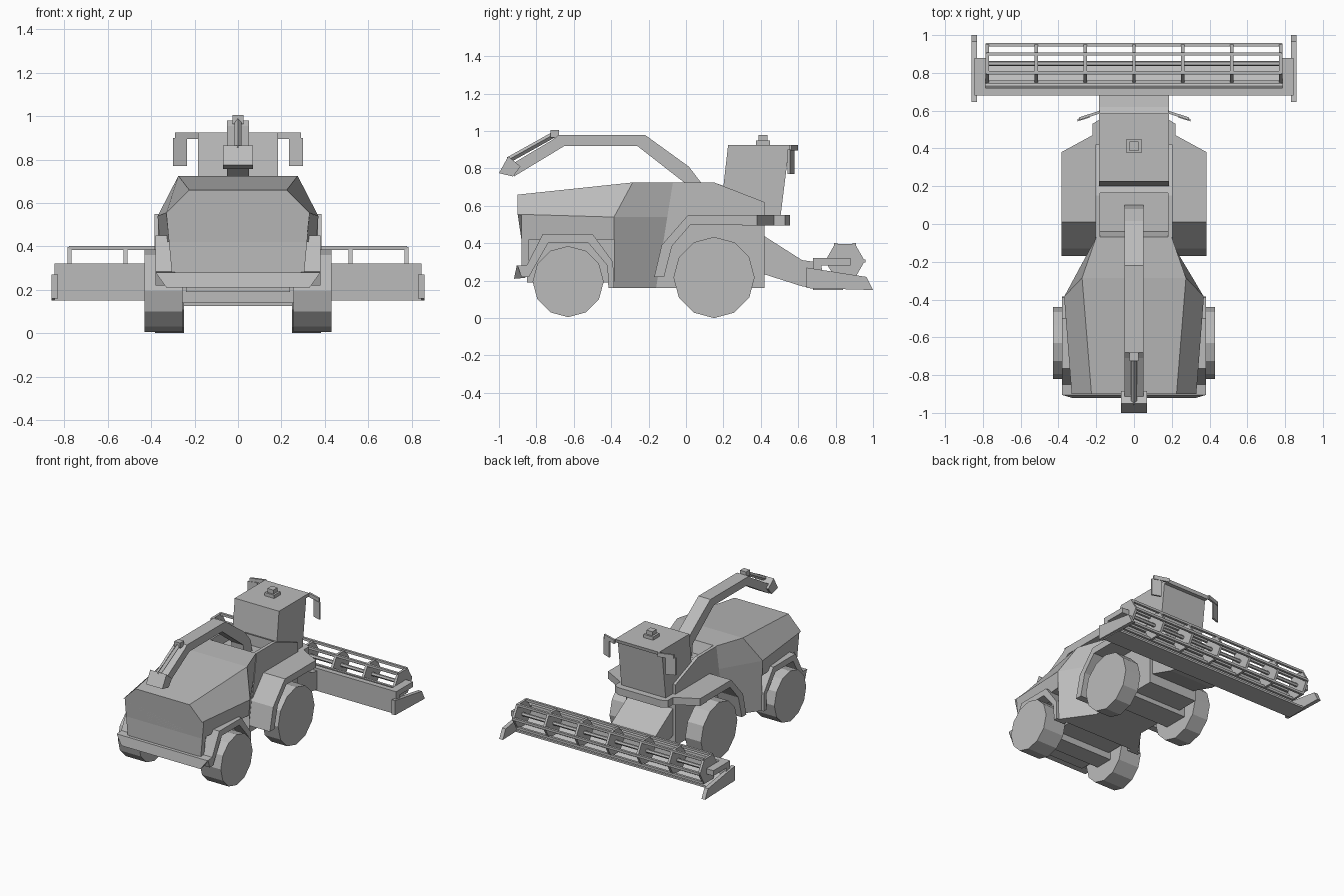
import bpy, bmesh, math
from mathutils import Vector

if "Cube" in bpy.data.objects:
    bpy.data.objects.remove(bpy.data.objects["Cube"], do_unlink=True)

GREY = (0.5, 0.5, 0.5, 1)
mat = bpy.data.materials.new("plain grey")
mat.use_nodes = True
mat.diffuse_color = GREY
mat.node_tree.nodes["Principled BSDF"].inputs["Base Color"].default_value = GREY


def finish(name, bm):
    bmesh.ops.remove_doubles(bm, verts=bm.verts, dist=1e-5)
    bmesh.ops.recalc_face_normals(bm, faces=bm.faces)
    mesh = bpy.data.meshes.new(name)
    bm.to_mesh(mesh)
    bm.free()
    mesh.materials.append(mat)
    obj = bpy.data.objects.new(name, mesh)
    bpy.context.collection.objects.link(obj)
    return obj


def loft(name, rings):
    """Skin matching closed rings and cap both ends."""
    bm = bmesh.new()
    loops = [[bm.verts.new(p) for p in ring] for ring in rings]
    n = len(loops[0])
    for a, b in zip(loops, loops[1:]):
        for i in range(n):
            j = (i + 1) % n
            bm.faces.new((a[i], a[j], b[j], b[i]))
    bm.faces.new(loops[0])
    bm.faces.new(loops[-1])
    return finish(name, bm)


def side_prism(name, yz, x0, x1):
    return loft(name, [[(x, y, z) for y, z in yz] for x in (x0, x1)])


def plan_prism(name, xy, z0, z1):
    return loft(name, [[(x, y, z) for x, y in xy] for z in (z0, z1)])


def box(name, x0, x1, y0, y1, z0, z1):
    return side_prism(name, [(y0, z0), (y1, z0), (y1, z1), (y0, z1)], x0, x1)


def disc(name, x0, x1, y, z, r, sides):
    turn = 2 * math.pi / sides
    return side_prism(name, [(y + r * math.cos(i * turn), z + r * math.sin(i * turn))
                             for i in range(sides)], x0, x1)


def mirrored_ring(half):
    return half + [(-x, y, z) for x, y, z in reversed(half)]


def bar(name, a, b, r, sides=4):
    a, b = Vector(a), Vector(b)
    d = (b - a).normalized()
    u = d.orthogonal().normalized()
    v = d.cross(u)
    angles = [math.pi / sides + 2 * math.pi * i / sides for i in range(sides)]
    return loft(name, [[p + r * (u * math.cos(t) + v * math.sin(t)) for t in angles]
                       for p in (a, b)])


# Rear hood: roof, shoulder and lower side on each ring
loft("rear_hood", [
    mirrored_ring([(.225, -.90, .66), (.33, -.90, .555), (.33, -.88, .55), (.315, -.88, .42)]),
    mirrored_ring([(.275, -.285, .725), (.37, -.385, .54), (.37, -.385, .53), (.36, -.385, .42)])])
loft("rear_panel", [
    mirrored_ring([(.33, -.88, .55), (.30, -.88, .22)]),
    mirrored_ring([(.33, -.84, .55), (.30, -.84, .22)])])
box("rear_chassis", -.24, .24, -.85, -.38, .19, .45)

# Waist tapering from the hood to the narrow front body
loft("waist", [
    mirrored_ring([(.275, -.285, .725), (.37, -.385, .54), (.36, -.385, .16)]),
    mirrored_ring([(.20, -.07, .725), (.20, -.10, .54), (.20, -.16, .16)])])

# Front body with a recess around the spout base
side_prism("front_core", [(-.16, .16), (.42, .16), (.42, .62), (.165, .72),
                          (.165, .64), (-.04, .64), (-.07, .725), (-.10, .54)], -.18, .18)
for s in (-1, 1):
    side_prism("body_cheek", [(-.16, .16), (.42, .16), (.42, .62), (.15, .725),
                              (-.07, .725), (-.10, .54)], s * .18, s * .205)

# Axles and wheels
box("front_axle", -.26, .26, .06, .25, .125, .30)
box("rear_axle", -.26, .26, -.70, -.56, .14, .24)
for s in (-1, 1):
    disc("front_wheel", s * .25, s * .382, .15, .217, .217, 12)
    disc("rear_wheel", s * .255, s * .43, -.63, .195, .19, 12)

# Fenders
for s in (-1, 1):
    side_prism("front_fender", [(-.17, .22), (-.13, .39), (.01, .55), (.38, .55), (.38, .50),
                                (.025, .50), (-.075, .385), (-.117, .22)], s * .19, s * .385)
    side_prism("rear_fender", [(-.90, .28), (-.85, .285), (-.765, .45), (-.50, .45), (-.39, .30),
                               (-.385, .16), (-.415, .16), (-.42, .28), (-.525, .405),
                               (-.735, .405), (-.84, .22), (-.88, .22)], s * .29, s * .38)
loft("rear_bumper", [
    mirrored_ring([(.38, -.905, .28), (.33, -.92, .21)]),
    mirrored_ring([(.38, -.845, .28), (.33, -.86, .215)])])

# Deck around the cab
deck = [(.385, .30), (.385, .38), (.22, .47), (.22, .53), (.18, .555)]
plan_prism("cab_deck", deck + [(-x, y) for x, y in reversed(deck)], .495, .55)

# Cab, beacon and mirrors
side_prism("cab", [(.195, .66), (.225, .925), (.585, .925), (.58, .90), (.55, .90),
                   (.505, .54), (.40, .54)], -.185, .185)
box("beacon_base", -.04, .04, .375, .45, .92, .95)
box("beacon", -.025, .025, .387, .437, .95, .98)
for s in (-1, 1):
    plan_prism("mirror_arm", [(s * .18, .585), (s * .29, .55), (s * .29, .565), (s * .18, .60)],
               .895, .925)
    plan_prism("mirror", [(s * .235, .563), (s * .30, .543), (s * .30, .555), (s * .235, .58)],
               .77, .90)

# Discharge spout
side_prism("spout", [(.10, .64), (.08, .725), (.015, .81), (-.22, .98), (-.68, .98),
                     (-.71, .955), (-.92, .83), (-.92, .757), (-.65, .92), (-.26, .92),
                     (-.01, .725), (0, .64)], -.05, .05)
side_prism("spout_flap", [(-.95, .865), (-.885, .81), (-.925, .757), (-1.0, .775)], -.068, .068)
bar("flap_rod", (0, -.69, .99), (0, -.95, .845), .016)
box("rod_bracket", -.025, .025, -.725, -.68, .965, 1.005)

# Feeder house and header trough
side_prism("feeder_house", [(.40, .45), (.62, .31), (.69, .30), (.69, .16), (.62, .17),
                            (.40, .24)], -.185, .185)
side_prism("header_trough", [(.68, .15), (.68, .32), (.72, .32), (.73, .23), (.80, .185),
                             (.84, .165), (.84, .15)], -.845, .845)
for s in (-1, 1):
    side_prism("end_divider", [(.645, .16), (.645, .27), (.965, .22), (1.0, .15)],
               s * .83, s * .86)
    box("reel_arm", s * .785, s * .845, .68, .88, .28, .32)

# Reel: six bats on hexagonal frames around a shaft
ry, rz, rr = .85, .305, .10
disc("reel_shaft", -.79, .79, ry, rz, .014, 6)
for i in range(6):
    t = i * math.pi / 3
    y, z = ry + rr * math.cos(t), rz + rr * math.sin(t)
    box("reel_bat", -.78, .78, y - .009, y + .009, z - .009, z + .009)
for i in range(-3, 4):
    x = i * .259
    disc("reel_frame", x - .009, x + .009, ry, rz, rr + .006, 6)
